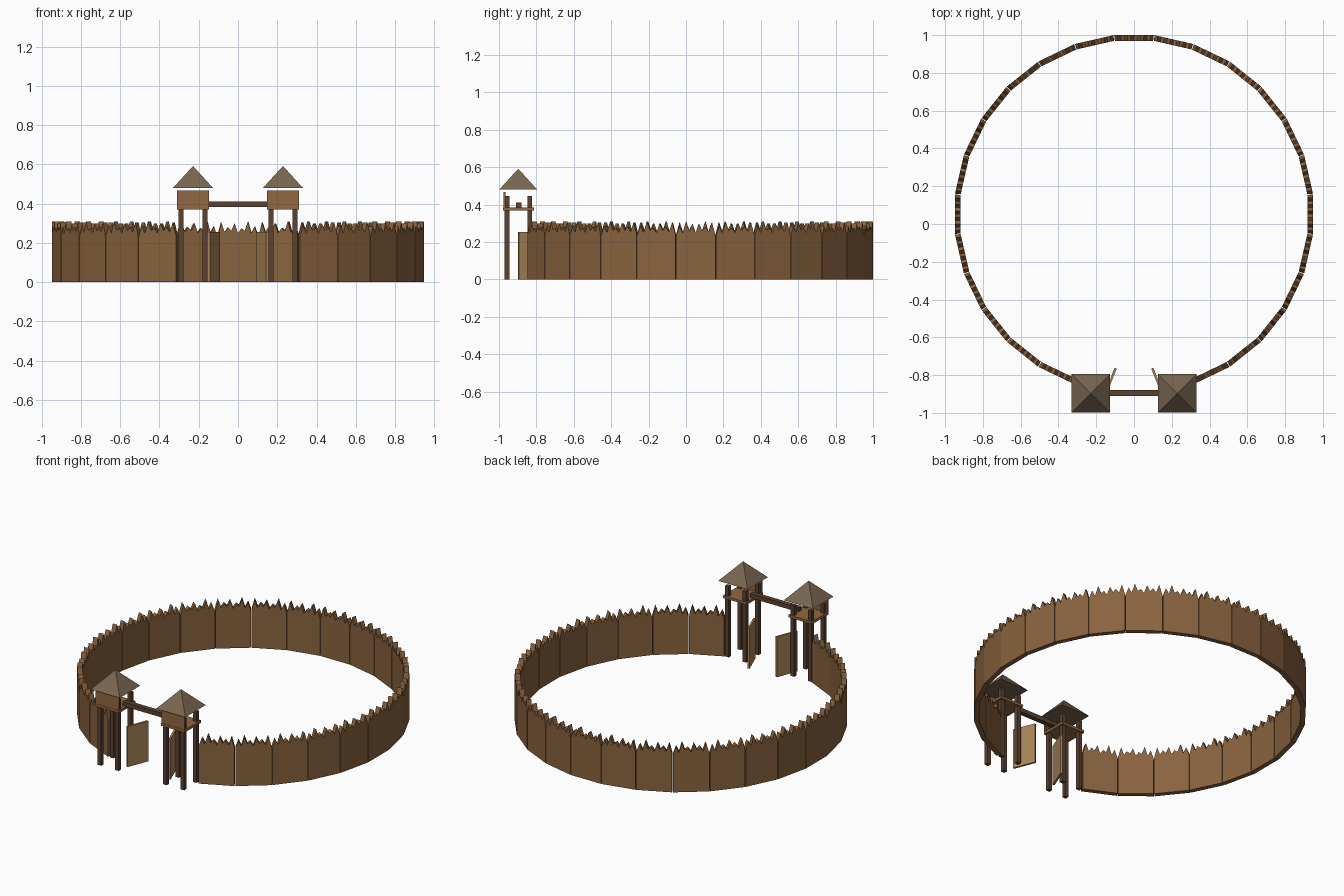
import bpy, bmesh
from math import pi, tan, atan2
from mathutils import Matrix, Vector

if "Cube" in bpy.data.objects:
    bpy.data.objects.remove(bpy.data.objects["Cube"])


def mat(name, col):
    m = bpy.data.materials.new(name)
    m.diffuse_color = (*col, 1)
    m.use_nodes = True
    m.node_tree.nodes["Principled BSDF"].inputs["Base Color"].default_value = m.diffuse_color
    return m


WALL = mat("wall_wood", (0.25, 0.125, 0.05))
POST = mat("dark_wood", (0.105, 0.055, 0.03))
PLANK = mat("plank_wood", (0.28, 0.14, 0.055))
DOOR = mat("door_wood", (0.40, 0.24, 0.10))
ROOF = mat("roof_thatch", (0.19, 0.135, 0.085))


def finish(bm, name, material):
    bmesh.ops.recalc_face_normals(bm, faces=bm.faces)
    me = bpy.data.meshes.new(name)
    bm.to_mesh(me)
    bm.free()
    me.materials.append(material)
    ob = bpy.data.objects.new(name, me)
    bpy.context.collection.objects.link(ob)
    return ob


def box(name, lo, hi, material):
    lo, hi = Vector(lo), Vector(hi)
    bm = bmesh.new()
    bmesh.ops.create_cube(bm, size=1, matrix=Matrix.Translation((lo + hi) / 2)
                          @ Matrix.Diagonal((*(hi - lo), 1)))
    return finish(bm, name, material)


# Palisade: one sharpened panel, repeated around a 28-sided ring with a gate gap
N, CY, R, THICK = 28, 0.052, 0.948, 0.03
HALF = R * tan(pi / N) - 0.002
PEAKS = [0.285, 0.31, 0.275, 0.30, 0.28, 0.305]
VALLEYS = [0.235, 0.25, 0.262, 0.25, 0.262, 0.255, 0.24]
step = 2 * HALF / len(PEAKS)
top = []
for i, v in enumerate(VALLEYS):
    top.append((-HALF + i * step, v))
    if i < len(PEAKS):
        top.append((-HALF + (i + 0.5) * step, PEAKS[i]))

bm = bmesh.new()
for k in range(2, N - 1):
    turn = Matrix.Translation((0, CY, 0)) @ Matrix.Rotation(2 * pi * k / N, 4, 'Z')
    shrink = (R - THICK) / R
    rows = []
    for y, s in ((-R, 1), (-R + THICK, shrink)):
        rows.append([[bm.verts.new(turn @ Vector((x * s, y, h))) for x, h in pts]
                     for pts in (top, [(x, 0) for x, _ in top])])
    (ot, ob), (it, ib) = rows
    for i in range(len(top) - 1):
        for a, b in ((ob, ot), (ot, it), (it, ib), (ib, ob)):
            bm.faces.new((a[i], a[i + 1], b[i + 1], b[i]))
    for i in (0, -1):
        bm.faces.new((ob[i], ot[i], it[i], ib[i]))
finish(bm, "palisade_wall", WALL)

# Two watchtowers and gate leaves
TY = -0.896
for side, s in (("left", -1), ("right", 1)):
    cx = 0.229 * s
    for dx in (-0.061, 0.061):
        for dy in (-0.061, 0.061):
            x, y = cx + dx, TY + dy
            box(side + "_tower_post", (x - 0.0125, y - 0.0125, 0),
                (x + 0.0125, y + 0.0125, 0.447), POST)
    box(side + "_tower_floor", (cx - 0.082, TY - 0.082, 0.37),
        (cx + 0.082, TY + 0.082, 0.386), PLANK)
    box(side + "_tower_parapet", (cx - 0.082, TY - 0.08, 0.386),
        (cx + 0.082, TY - 0.07, 0.467), PLANK)

    # Pyramid roof
    bm = bmesh.new()
    bmesh.ops.create_cone(bm, cap_ends=True, segments=4, radius1=0.102 * 2 ** 0.5,
                          radius2=0, depth=0.112,
                          matrix=Matrix.Translation((cx, TY - 0.001, 0.536))
                          @ Matrix.Rotation(pi / 4, 4, 'Z'))
    bmesh.ops.remove_doubles(bm, verts=bm.verts, dist=1e-5)
    finish(bm, side + "_tower_roof", ROOF)

    # Gate leaf swung inward
    hinge, tip = Vector((0.149 * s, -0.895, 0)), Vector((0.097 * s, -0.763, 0))
    d = tip - hinge
    leaf = box(side + "_gate_leaf", (0, -0.006, 0), (d.length, 0.006, 0.255), DOOR)
    leaf.matrix_world = Matrix.Translation(hinge) @ Matrix.Rotation(atan2(d.y, d.x), 4, 'Z')

# Beam across the gate
box("gate_beam", (-0.17, -0.91, 0.384), (0.17, -0.88, 0.411), POST)
